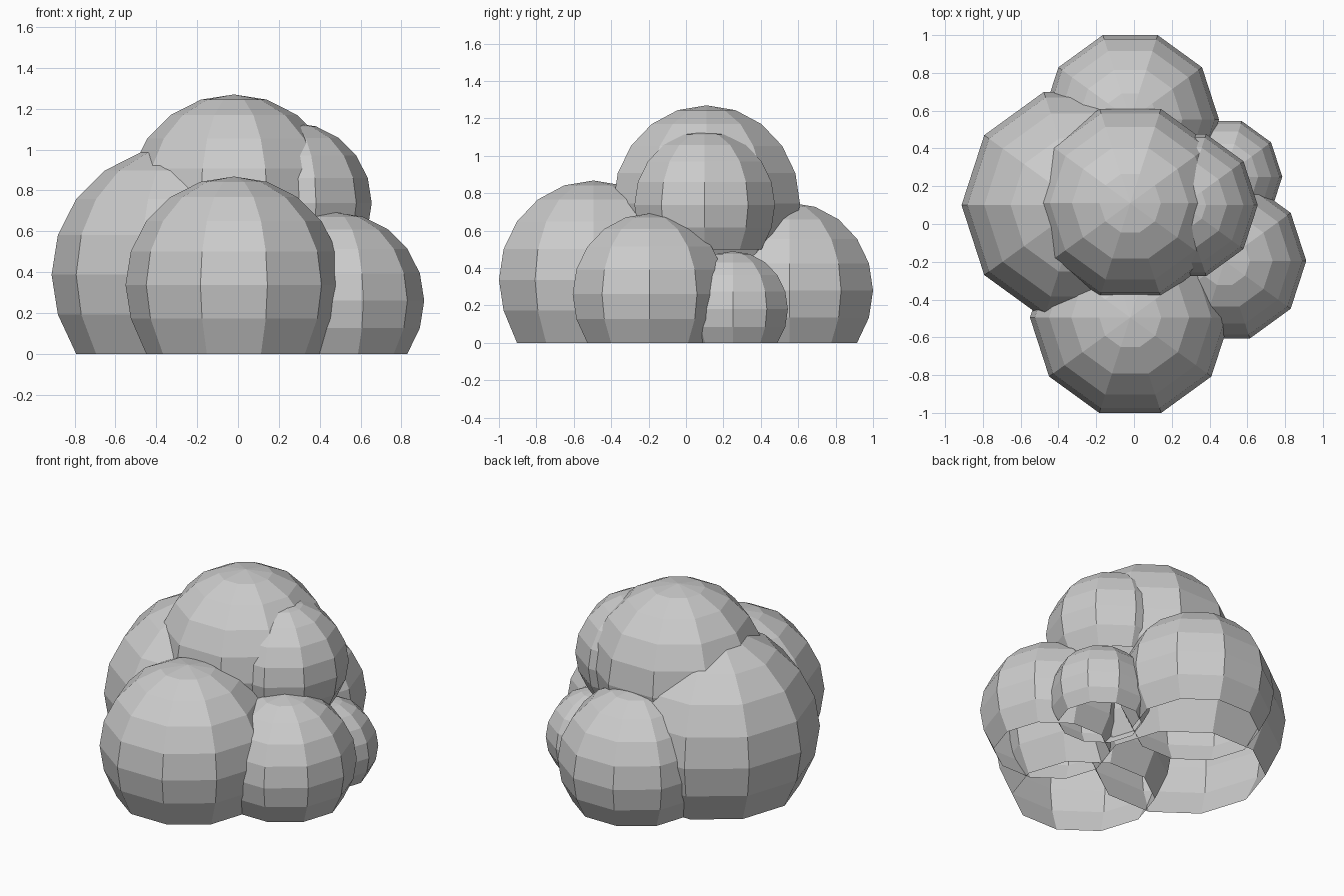
import bpy
import bmesh
from math import sin, cos, pi

if "Cube" in bpy.data.objects:
    bpy.data.objects.remove(bpy.data.objects["Cube"])

SIDES = 10
STEP = pi / 10  # 18 degrees between latitude rings


def puff(name, x, y, z, r, bottom):
    """Ten-sided faceted dome, open underneath, lowest ring set to a flat height."""
    bm = bmesh.new()
    rings = []
    for k in range(-2, 5):
        h = bottom - z if k == -2 else r * sin(k * STEP)
        w = r * cos(k * STEP)
        rings.append([bm.verts.new((w * cos(2 * pi * i / SIDES),
                                    w * sin(2 * pi * i / SIDES), h))
                      for i in range(SIDES)])
    top = bm.verts.new((0, 0, r))
    for i in range(SIDES):
        j = (i + 1) % SIDES
        for lo, hi in zip(rings, rings[1:]):
            bm.faces.new((lo[i], lo[j], hi[j], hi[i]))
        bm.faces.new((rings[-1][i], rings[-1][j], top))
    mesh = bpy.data.meshes.new(name)
    bm.to_mesh(mesh)
    bm.free()
    ob = bpy.data.objects.new(name, mesh)
    ob.location = (x, y, z)
    bpy.context.collection.objects.link(ob)


# Ground lobes of the bush
puff("front_lobe", -0.02, -0.495, 0.337, 0.531, 0)
puff("left_lobe", -0.283, 0.10, 0.387, 0.63, 0)
puff("right_lobe", 0.48, -0.195, 0.26, 0.432, 0)
puff("small_right_lobe", 0.475, 0.25, 0.18, 0.31, 0)
puff("back_lobe", -0.02, 0.553, 0.28, 0.47, 0)

# Raised lobes
puff("top_lobe", -0.02, 0.11, 0.745, 0.525, 0.43)
puff("upper_right_lobe", 0.26, 0.10, 0.738, 0.395, 0.50)
